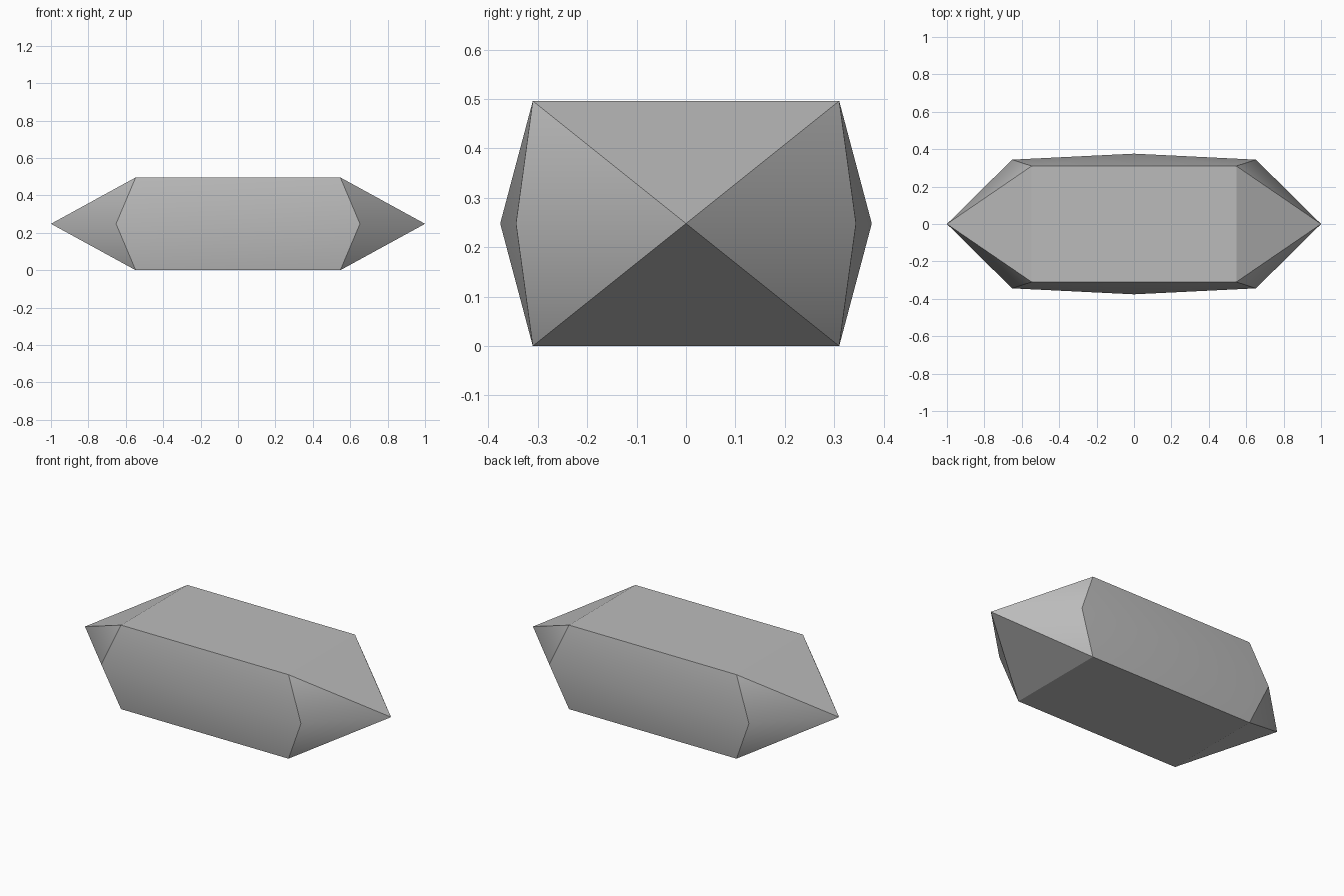
import bpy
import bmesh

cube = bpy.data.objects.get("Cube")
if cube:
    bpy.data.objects.remove(cube, do_unlink=True)

MID, TOP = 0.248, 0.496

stone = bpy.data.materials.new("grey stone")
stone.use_nodes = True
colour = (0.5, 0.5, 0.5, 1)
stone.diffuse_color = colour
stone.node_tree.nodes["Principled BSDF"].inputs["Base Color"].default_value = colour

bm = bmesh.new()

# Corners, side ridges, side bulges and pointed tips
corner = {(sx, sy, sz): bm.verts.new((0.547 * sx, 0.31 * sy, MID + MID * sz))
          for sx in (-1, 1) for sy in (-1, 1) for sz in (-1, 1)}
ridge = {(sx, sy): bm.verts.new((0.652 * sx, 0.344 * sy, MID))
         for sx in (-1, 1) for sy in (-1, 1)}
bulge = {sy: bm.verts.new((0, 0.376 * sy, MID)) for sy in (-1, 1)}
tip = {sx: bm.verts.new((sx, 0, MID)) for sx in (-1, 1)}


def face(*verts, smooth=False):
    bm.faces.new(verts).smooth = smooth


for sz in (-1, 1):
    # Flat top and bottom, with the sloping facets that run to the tips
    face(*(corner[sx, sy, sz] for sx, sy in ((-1, -1), (1, -1), (1, 1), (-1, 1))))
    for sx in (-1, 1):
        face(corner[sx, -1, sz], corner[sx, 1, sz], tip[sx])

for sy in (-1, 1):
    # Bulging six-sided flank
    rim = [corner[-1, sy, 1], corner[1, sy, 1], ridge[1, sy],
           corner[1, sy, -1], corner[-1, sy, -1], ridge[-1, sy]]
    for a, b in zip(rim, rim[1:] + rim[:1]):
        face(a, b, bulge[sy], smooth=True)
    # Folded facets between the flank and each tip
    for sx in (-1, 1):
        for sz in (-1, 1):
            face(corner[sx, sy, sz], ridge[sx, sy], tip[sx], smooth=True)

bmesh.ops.recalc_face_normals(bm, faces=bm.faces)

# Facets stay crisp except for the folds inside each flank and end facet
soft_centres = set(bulge.values())
ridges, tips = set(ridge.values()), set(tip.values())
for edge in bm.edges:
    ends = set(edge.verts)
    edge.smooth = bool(ends & soft_centres) or bool(ends & ridges and ends & tips)

mesh = bpy.data.meshes.new("crystal")
bm.to_mesh(mesh)
bm.free()
mesh.materials.append(stone)
crystal = bpy.data.objects.new("crystal", mesh)
bpy.context.collection.objects.link(crystal)
